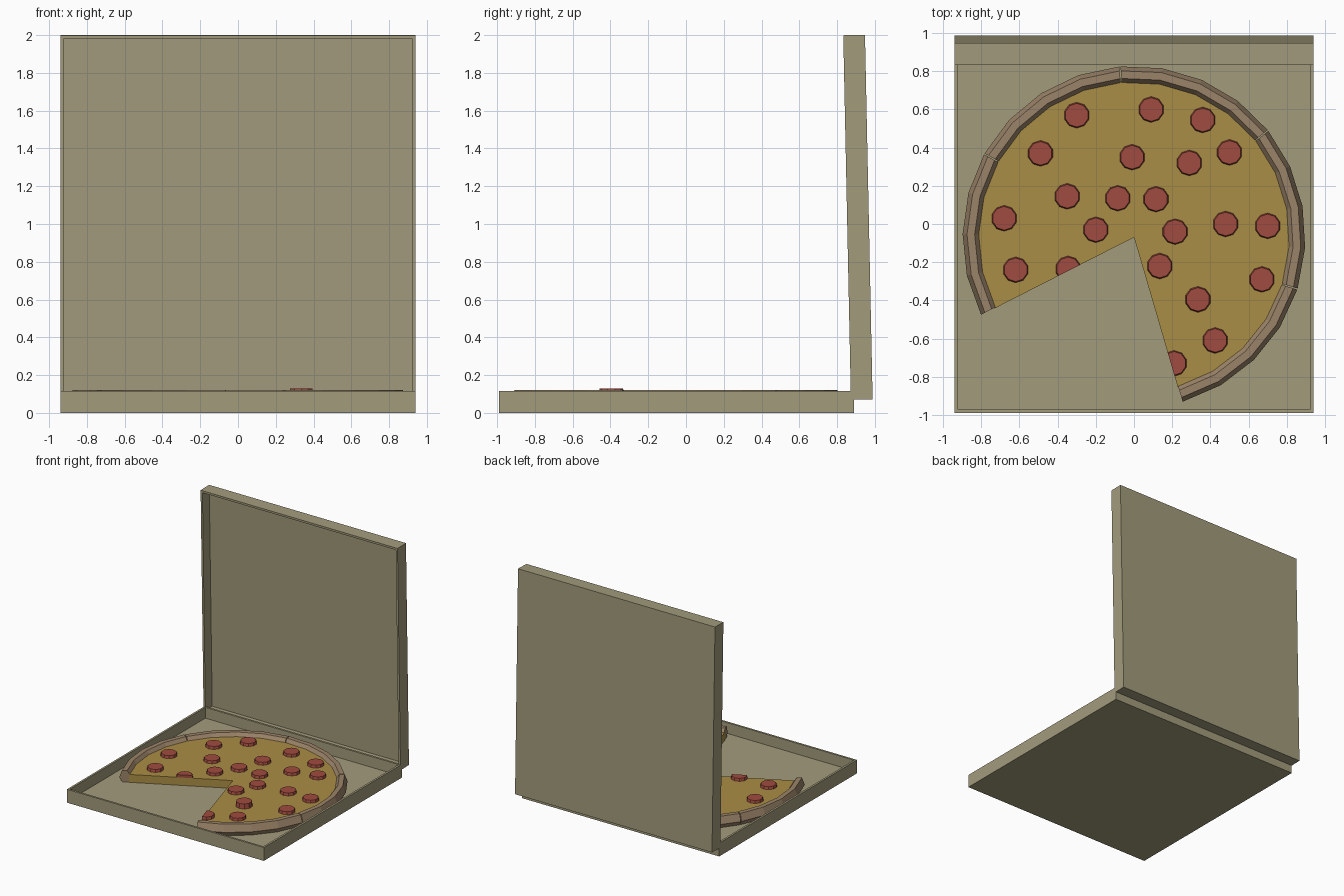
import bpy, bmesh
from math import sin, cos, radians, pi
from mathutils import Vector, Matrix

if "Cube" in bpy.data.objects:
    bpy.data.objects.remove(bpy.data.objects["Cube"])

CX, CY = 0.0, -0.07          # pizza centre
START, STEP = -73.7, 56.14   # first cut and slice angle in degrees
FLOOR, CHEESE = 0.022, 0.09


def material(name, rgb):
    m = bpy.data.materials.new(name)
    m.diffuse_color = (*rgb, 1)
    m.use_nodes = True
    m.node_tree.nodes["Principled BSDF"].inputs["Base Color"].default_value = m.diffuse_color
    return m


CARD = material("cardboard", (0.36, 0.33, 0.20))
CRUST = material("crust", (0.33, 0.23, 0.14))
CHEESE_MAT = material("cheese", (0.40, 0.27, 0.06))
MEAT = material("pepperoni", (0.35, 0.07, 0.05))


def finish(name, bm, mat):
    bmesh.ops.remove_doubles(bm, verts=bm.verts, dist=1e-5)
    bmesh.ops.recalc_face_normals(bm, faces=bm.faces)
    me = bpy.data.meshes.new(name)
    bm.to_mesh(me)
    bm.free()
    me.materials.append(mat)
    ob = bpy.data.objects.new(name, me)
    bpy.context.collection.objects.link(ob)
    return ob


def open_box(name, w, l, h, wall, floor):
    """Box open at the top, corner origin at y = 0, centred on x."""
    bm = bmesh.new()
    bmesh.ops.create_cube(bm, size=1, matrix=Matrix.Translation((0, l / 2, h / 2))
                          @ Matrix.Diagonal((w, l, h, 1)))
    top = max(bm.faces, key=lambda f: f.calc_center_median().z)
    bmesh.ops.inset_region(bm, faces=[top], thickness=wall)
    ret = bmesh.ops.extrude_discrete_faces(bm, faces=[top])
    for v in ret["faces"][0].verts:
        v.co.z = floor
    return finish(name, bm, CARD)


def wedge(name, profile, a0, a1, mat, segs=4):
    """Sweep an (r, z) profile around the pizza centre with capped ends."""
    bm = bmesh.new()
    rings = []
    for i in range(segs + 1):
        a = radians(a0 + (a1 - a0) * i / segs)
        rings.append([bm.verts.new((CX + r * cos(a), CY + r * sin(a), z))
                      for r, z in profile])
    n = len(profile)
    for p, q in zip(rings, rings[1:]):
        for k in range(n):
            j = (k + 1) % n
            bm.faces.new((p[k], p[j], q[j], q[k]))
    bm.faces.new(rings[0])
    bm.faces.new(rings[-1][::-1])
    return finish(name, bm, mat)


# Tray
tray = open_box("tray", 1.88, 1.88, 0.115, 0.025, FLOOR)
tray.location = (0, -0.99, 0)

# Lid: same box stood upright, opening forward, leaning slightly over the tray
lid = open_box("lid", 1.88, 1.93, 0.115, 0.025, FLOOR)
lid.data.transform(Matrix.Rotation(radians(90 + 1.2), 4, 'X'))
lid.location = (0, 0.988, 0.072)

# Pizza slices: cheese wedge plus faceted crust
crust_profile = [(0.875, FLOOR), (0.898, 0.06), (0.875, 0.12),
                 (0.835, 0.12), (0.81, 0.085), (0.81, FLOOR)]
cheese_profile = [(0, FLOOR), (0.82, FLOOR), (0.82, CHEESE), (0, CHEESE)]
for s in range(5):
    a0 = START + s * STEP
    wedge(f"cheese_slice_{s + 1}", cheese_profile, a0, a0 + STEP, CHEESE_MAT)
    wedge(f"crust_{s + 1}", crust_profile, a0 + 0.2, a0 + STEP - 0.2, CRUST)

# Pepperoni: ten-sided tapered discs, trimmed where they cross the missing slice
spots = [(-.30, .57), (.09, .60), (.36, .545), (-.49, .37), (-.01, .35), (.29, .32),
         (.50, .375), (-.35, .145), (-.085, .135), (.115, .13), (-.68, .03),
         (-.20, -.03), (.215, -.04), (.48, 0), (.70, -.01), (-.62, -.24),
         (-.345, -.235), (.135, -.22), (.335, -.395), (.67, -.29), (.425, -.61),
         (.21, -.73)]
RAISED, CUT_LEFT, CUT_RIGHT = 18, 16, 21
centre = Vector((CX, CY, 0))
for i, (x, y) in enumerate(spots):
    top = 0.13 if i == RAISED else 0.113
    bottom = CHEESE - 0.005
    bm = bmesh.new()
    bmesh.ops.create_cone(bm, cap_ends=True, segments=10, radius1=0.069, radius2=0.062,
                          depth=top - bottom,
                          matrix=Matrix.Translation((x, y, (top + bottom) / 2)))
    if i in (CUT_LEFT, CUT_RIGHT):
        a = radians(START + 5 * STEP if i == CUT_LEFT else START)
        normal = Vector((-sin(a), cos(a), 0)) * (1 if i == CUT_LEFT else -1)
        cut = bmesh.ops.bisect_plane(bm, geom=bm.verts[:] + bm.edges[:] + bm.faces[:],
                                     plane_co=centre, plane_no=normal, clear_outer=True)
        edges = [e for e in cut["geom_cut"] if isinstance(e, bmesh.types.BMEdge)]
        if edges:
            bmesh.ops.holes_fill(bm, edges=edges, sides=0)
    finish(f"pepperoni_{i + 1}", bm, MEAT)
